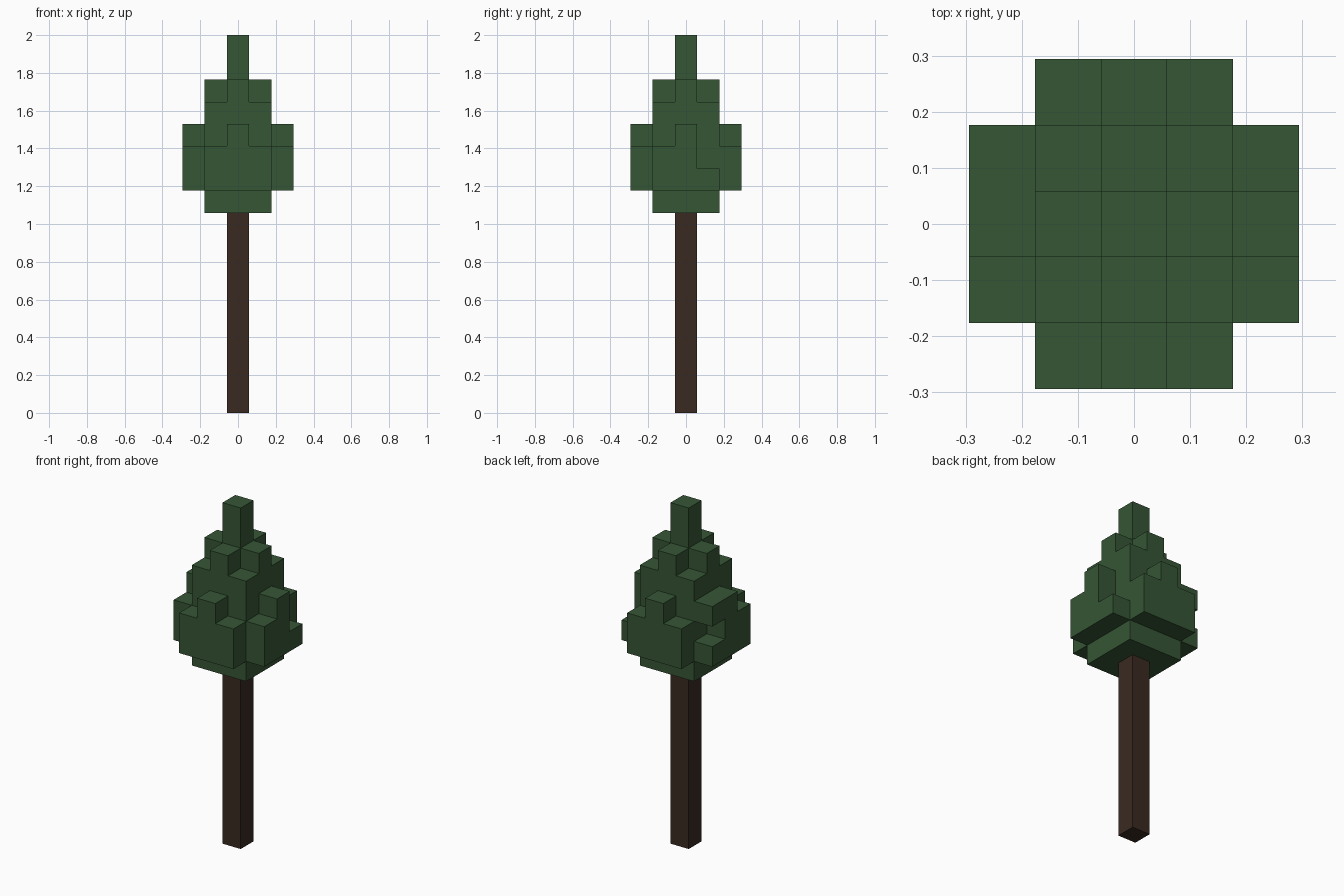
import bpy
import bmesh
from mathutils import Vector

cube = bpy.data.objects.get("Cube")
if cube:
    bpy.data.objects.remove(cube, do_unlink=True)

UNIT = 2 / 17  # edge of one block


def material(name, rgb):
    mat = bpy.data.materials.new(name)
    mat.use_nodes = True
    mat.diffuse_color = (*rgb, 1)
    bsdf = mat.node_tree.nodes["Principled BSDF"]
    bsdf.inputs["Base Color"].default_value = (*rgb, 1)
    bsdf.inputs["Roughness"].default_value = 1
    return mat


def layer(z, shape):
    """Blocks of one storey: all cells of the 5 x 5 grid that pass the shape rule."""
    grid = range(-2, 3)
    return {(x, y, z) for x in grid for y in grid if shape(abs(x), abs(y))}


def block_object(name, cells, solid, mat):
    """Skin a set of blocks, leaving out faces that touch another solid block."""
    bm = bmesh.new()
    for cell in cells:
        centre = Vector(cell) + Vector((0, 0, 0.5))
        for axis in range(3):
            for sign in (-1, 1):
                n = Vector((0, 0, 0))
                n[axis] = sign
                if tuple(int(a + b) for a, b in zip(cell, n)) in solid:
                    continue
                u = Vector((0, 0, 0))
                u[(axis + 1) % 3] = 1
                v = n.cross(u)
                corners = (-u - v, u - v, u + v, v - u)
                bm.faces.new([bm.verts.new((centre + (n + c) / 2) * UNIT) for c in corners])
    bmesh.ops.remove_doubles(bm, verts=bm.verts, dist=UNIT / 100)
    # Merge coplanar squares into large flat panels
    bmesh.ops.dissolve_limit(bm, angle_limit=0.01, verts=bm.verts, edges=bm.edges)
    mesh = bpy.data.meshes.new(name)
    bm.to_mesh(mesh)
    bm.free()
    mesh.materials.append(mat)
    obj = bpy.data.objects.new(name, mesh)
    bpy.context.collection.objects.link(obj)
    return obj


# Layer shapes
def square(x, y): return max(x, y) < 2
def wide(x, y): return x + y < 4
def wide_cross(x, y): return square(x, y) or min(x, y) == 0
def small_cross(x, y): return x + y < 2
def single(x, y): return x + y == 0


# Crown from bottom to tip
shapes = [square, wide, wide, wide_cross, square, small_cross, single, single]
crown = set()
for level, shape in enumerate(shapes, start=9):
    crown |= layer(level, shape)

# Irregular blocks on the two sides
crown -= {(2, 1, 11), (-2, 1, 11)}
crown.add((-2, 1, 12))

trunk = {(0, 0, z) for z in range(9)}
everything = crown | trunk

block_object("trunk", trunk, everything, material("dark brown bark", (0.042, 0.023, 0.015)))
block_object("foliage", crown, everything, material("dark green leaves", (0.036, 0.092, 0.036)))
